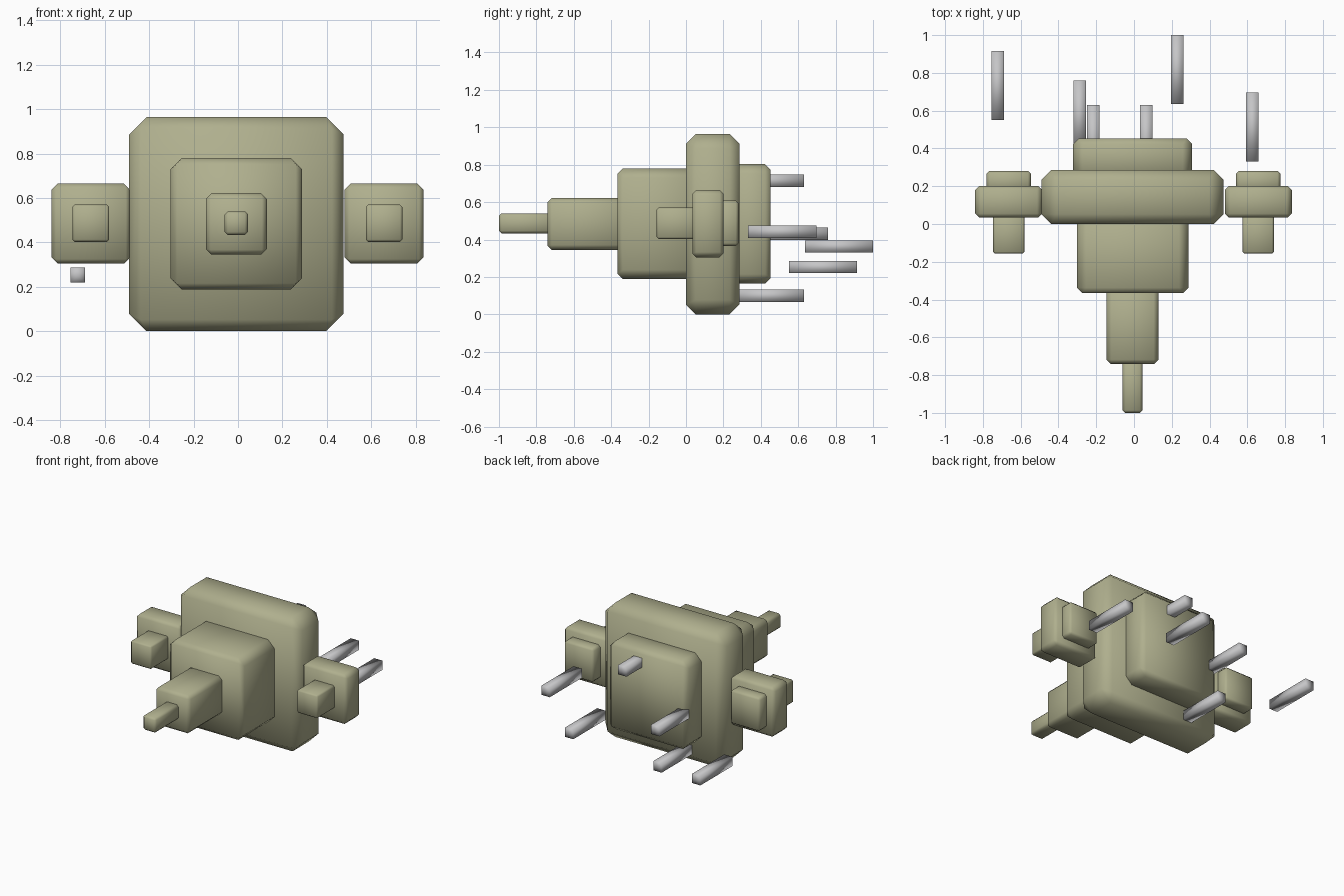
import bpy, bmesh, math

if "Cube" in bpy.data.objects:
    bpy.data.objects.remove(bpy.data.objects["Cube"])


def material(name, rgb):
    m = bpy.data.materials.new(name)
    m.diffuse_color = (*rgb, 1)
    m.use_nodes = True
    m.node_tree.nodes["Principled BSDF"].inputs["Base Color"].default_value = m.diffuse_color
    return m


OLIVE = material("olive", (0.43, 0.43, 0.27))
STEEL = material("light_grey", (0.56, 0.56, 0.57))


def finish(bm, name, mat):
    """Turn a bmesh into a fully smooth shaded object."""
    bmesh.ops.recalc_face_normals(bm, faces=bm.faces[:])
    for f in bm.faces:
        f.smooth = True
    me = bpy.data.meshes.new(name)
    bm.to_mesh(me)
    bm.free()
    me.materials.append(mat)
    ob = bpy.data.objects.new(name, me)
    bpy.context.collection.objects.link(ob)
    return ob


def chamfer_box(name, x, y, z, c, e):
    """Box with chamfer c on the lengthwise edges and e around the front and back."""
    bm = bmesh.new()
    mid = [(r[0] + r[1]) / 2 for r in (x, y, z)]
    X, Y, Z = [(r[1] - r[0]) / 2 for r in (x, y, z)]
    for sx in (-1, 1):
        for sy in (-1, 1):
            for sz in (-1, 1):
                for p in ((X, Y - e, Z - c), (X - c, Y - e, Z), (X - e, Y, Z - e)):
                    bm.verts.new((mid[0] + sx * p[0], mid[1] + sy * p[1], mid[2] + sz * p[2]))
    bmesh.ops.convex_hull(bm, input=bm.verts[:])
    bmesh.ops.dissolve_limit(bm, angle_limit=math.radians(1), verts=bm.verts[:], edges=bm.edges[:])
    return finish(bm, name, OLIVE)


def rod(name, x, y_end, z, length=0.365, width=0.066):
    """Square bar running back to y_end."""
    bm = bmesh.new()
    bmesh.ops.create_cone(bm, cap_ends=True, cap_tris=True, segments=4,
                          radius1=width / math.sqrt(2), radius2=width / math.sqrt(2), depth=length)
    for v in bm.verts:
        a, b, h = v.co
        k = math.sqrt(0.5)
        v.co = (x + (a - b) * k, y_end - length / 2 + h, z + (a + b) * k)
    return finish(bm, name, STEEL)


# Main body and stepped nose
chamfer_box("body", (-0.49, 0.475), (0, 0.285), (0, 0.965), 0.078, 0.052)
chamfer_box("nose_base", (-0.303, 0.288), (-0.365, 0.03), (0.188, 0.78), 0.05, 0.028)
chamfer_box("nose_middle", (-0.145, 0.13), (-0.74, -0.33), (0.345, 0.622), 0.026, 0.022)
chamfer_box("nose_tip", (-0.06, 0.045), (-1.0, -0.71), (0.433, 0.54), 0.014, 0.014)
chamfer_box("back_plate", (-0.322, 0.308), (0.25, 0.453), (0.165, 0.803), 0.05, 0.03)

# Side pods
for side, shift in (("left", -0.663), ("right", 0.658)):
    def span(w):
        return (shift - w / 2, shift + w / 2)
    chamfer_box(side + "_pod", span(0.355), (0.035, 0.2), (0.305, 0.665), 0.028, 0.02)
    chamfer_box(side + "_pod_front", span(0.165), (-0.157, 0.06), (0.403, 0.57), 0.01, 0.01)
    chamfer_box(side + "_pod_back", span(0.235), (0.17, 0.28), (0.365, 0.608), 0.016, 0.014)

# Loose rods behind the body
for i, (x, y, z) in enumerate([(-0.722, 0.915, 0.253), (-0.288, 0.76, 0.43),
                               (-0.215, 0.63, 0.1), (0.065, 0.63, 0.714),
                               (0.228, 1.0, 0.363), (0.627, 0.697, 0.442)]):
    rod("rod_%d" % (i + 1), x, y, z)
